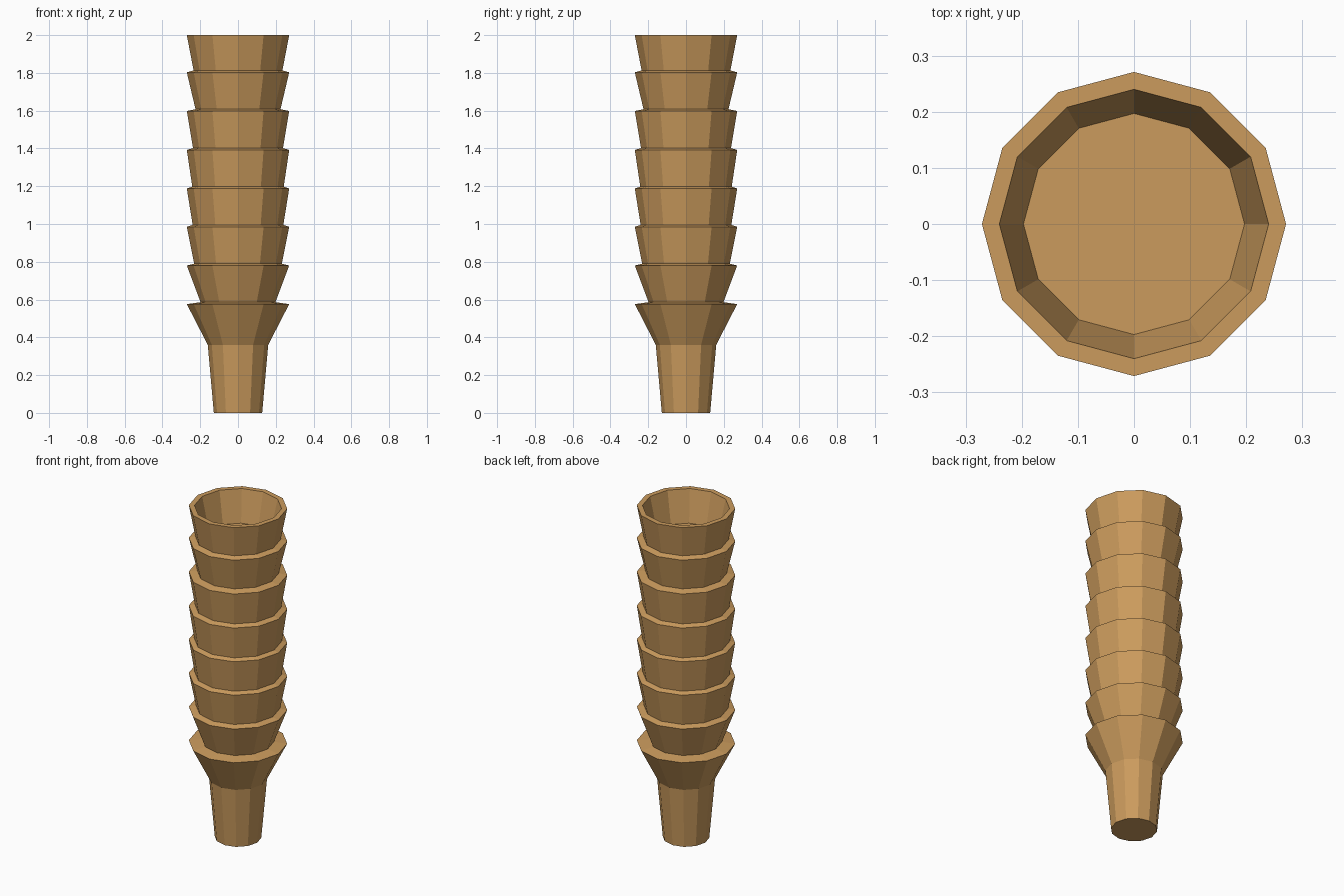
import bpy, bmesh, math

if "Cube" in bpy.data.objects:
    bpy.data.objects.remove(bpy.data.objects["Cube"])

SIDES = 12
mat = bpy.data.materials.new("warm tan")
mat.diffuse_color = (0.60, 0.33, 0.11, 1)
mat.use_nodes = True
mat.node_tree.nodes["Principled BSDF"].inputs["Base Color"].default_value = mat.diffuse_color


def lathe(name, profile):
    """Spin (radius, z) points into a faceted solid, capped at both ends."""
    bm = bmesh.new()
    rings = [[bm.verts.new((r * math.cos(2 * math.pi * i / SIDES),
                            r * math.sin(2 * math.pi * i / SIDES), z))
              for i in range(SIDES)] for r, z in profile]
    for a, b in zip(rings, rings[1:]):
        for i in range(SIDES):
            j = (i + 1) % SIDES
            bm.faces.new((a[i], a[j], b[j], b[i]))
    bm.faces.new(rings[0][::-1])
    bm.faces.new(rings[-1])
    bmesh.ops.recalc_face_normals(bm, faces=bm.faces[:])
    me = bpy.data.meshes.new(name)
    bm.to_mesh(me)
    bm.free()
    me.materials.append(mat)
    ob = bpy.data.objects.new(name, me)
    bpy.context.collection.objects.link(ob)


RIM = 0.271
# lower radius of each flared tier, bottom to top, and the rim heights
rims = [0.576, 0.78, 0.985, 1.188, 1.392, 1.598, 1.803, 2.0]
lows = [0.16, 0.198, 0.232, 0.24, 0.242, 0.238, 0.225, 0.235]

# tapered handle and all stacked tiers, ending in the hollow top cup
profile = [(0.128, 0.0), (lows[0], 0.36), (RIM, rims[0])]
for z0, z1, low in zip(rims, rims[1:], lows[1:]):
    profile += [(low, z0 + 0.01), (RIM, z1)]
profile += [(0.24, 2.0), (0.197, 1.81)]
lathe("stacked_cone_cups", profile)
